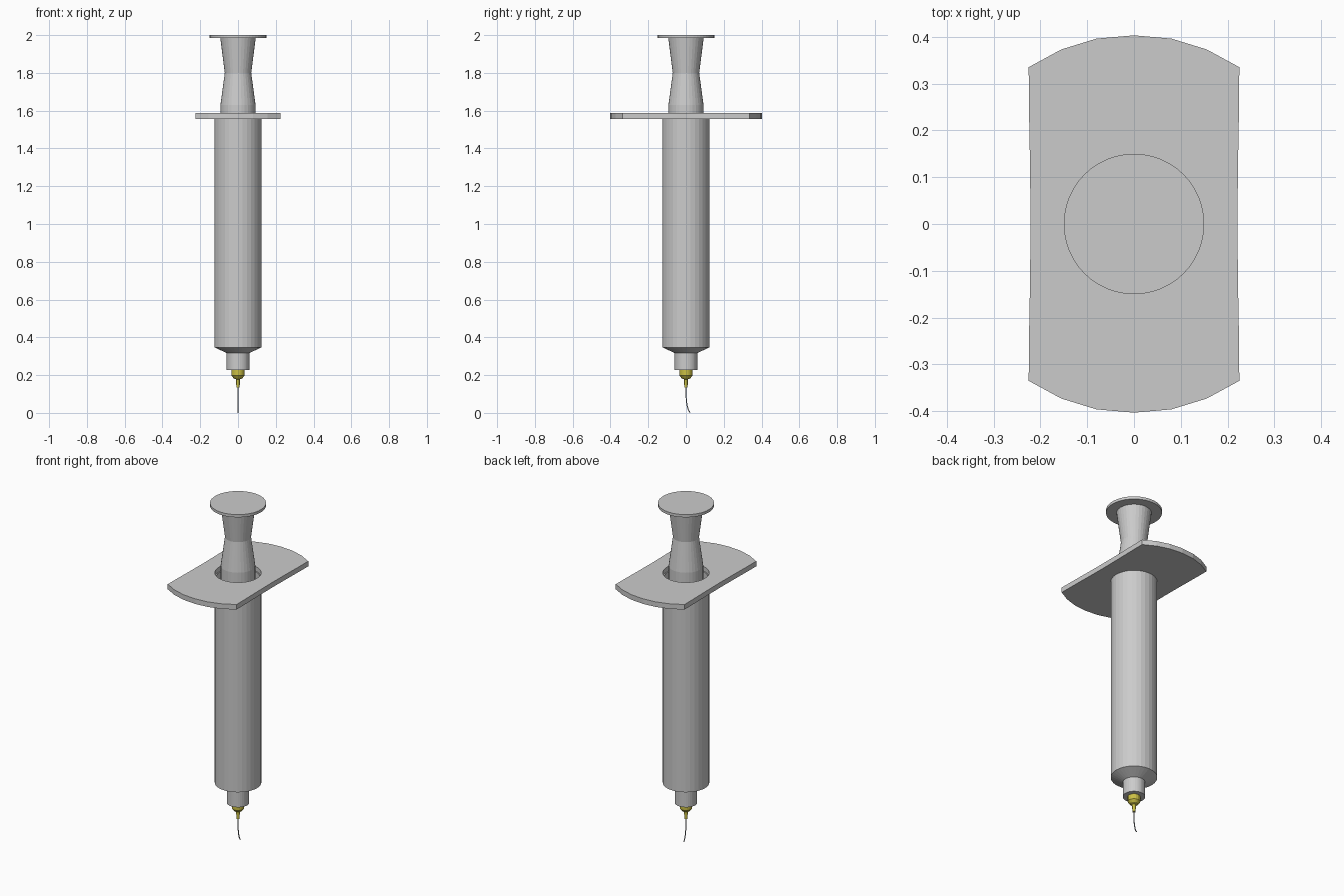
import bpy, bmesh
from math import cos, sin, pi

cube = bpy.data.objects.get("Cube")
if cube:
    bpy.data.objects.remove(cube, do_unlink=True)


def material(name, rgb):
    m = bpy.data.materials.new(name)
    m.use_nodes = True
    color = (*rgb, 1)
    m.diffuse_color = color
    m.node_tree.nodes["Principled BSDF"].inputs["Base Color"].default_value = color
    return m


PLASTIC = material("light grey plastic", (0.6, 0.6, 0.6))
YELLOW = material("yellow plastic", (0.6, 0.53, 0.06))
STEEL = material("needle steel", (0.3, 0.32, 0.35))


def finish(name, bm, mat):
    bmesh.ops.recalc_face_normals(bm, faces=bm.faces)
    mesh = bpy.data.meshes.new(name)
    bm.to_mesh(mesh)
    bm.free()
    mesh.materials.append(mat)
    obj = bpy.data.objects.new(name, mesh)
    bpy.context.collection.objects.link(obj)
    return obj


def lathe(name, profile, mat, sides=32, closed=False):
    """Turn a (radius, z) profile about z; a closed profile makes a tube wall."""
    bm = bmesh.new()
    rings = []
    for r, z in profile:
        rings.append([bm.verts.new((r * cos(2 * pi * i / sides), r * sin(2 * pi * i / sides), z))
                      for i in range(sides)])
    pairs = list(zip(rings, rings[1:]))
    if closed:
        pairs.append((rings[-1], rings[0]))
    else:
        bm.faces.new(rings[0])
        bm.faces.new(rings[-1])
    for a, b in pairs:
        for i in range(sides):
            j = (i + 1) % sides
            bm.faces.new((a[i], a[j], b[j], b[i]))
    return finish(name, bm, mat)


# Hollow barrel with its shoulder and nozzle
lathe("barrel", [(0.06, 0.228), (0.06, 0.317), (0.125, 0.347), (0.125, 1.56),
                 (0.118, 1.56), (0.118, 0.355), (0.02, 0.33), (0.02, 0.228)],
      PLASTIC, closed=True)

# Finger flange: curved ends, slightly waisted sides, round opening
quarter = [(0.221, 0), (0.222, 0.12), (0.224, 0.23), (0.225, 0.335),
           (0.155, 0.373), (0.08, 0.396), (0, 0.403)]
half = quarter + [(-x, y) for x, y in quarter[-2::-1]]
outline = half + [(-x, -y) for x, y in half[1:-1]]
bm = bmesh.new()
edges = []
hole = [(0.124 * cos(2 * pi * i / 32), 0.124 * sin(2 * pi * i / 32)) for i in range(32)]
for loop in (outline, hole):
    verts = [bm.verts.new((x, y, 1.557)) for x, y in loop]
    edges += [bm.edges.new((v, verts[i - 1])) for i, v in enumerate(verts)]
bmesh.ops.triangle_fill(bm, edges=edges, use_beauty=True)
top = bmesh.ops.extrude_face_region(bm, geom=bm.faces[:])
bmesh.ops.translate(bm, vec=(0, 0, 0.03),
                    verts=[g for g in top["geom"] if isinstance(g, bmesh.types.BMVert)])
# Keep the underside closed
if not any(f.calc_center_median().z < 1.56 for f in bm.faces):
    rim = [e for e in bm.edges if all(v.co.z < 1.56 for v in e.verts)]
    bmesh.ops.triangle_fill(bm, edges=rim, use_beauty=True)
finish("finger_flange", bm, PLASTIC)

# Plunger: waisted rod, thumb disc and seal
lathe("plunger_rod", [(0.093, 0.46), (0.093, 1.63), (0.07, 1.8), (0.094, 1.986)], PLASTIC)
lathe("thumb_disc", [(0.15, 1.984), (0.15, 2.0)], PLASTIC, 48)
lathe("plunger_seal", [(0.03, 0.36), (0.116, 0.39), (0.116, 0.46)], PLASTIC)

# Needle hub
lathe("needle_hub", [(0.034, 0.24), (0.034, 0.197), (0.022, 0.182),
                     (0.01, 0.178), (0.009, 0.135)], YELLOW, 16)

# Bent needle
curve = bpy.data.curves.new("needle", "CURVE")
curve.dimensions = "3D"
curve.bevel_depth = 0.003
curve.bevel_resolution = 1
curve.use_fill_caps = True
path = [(0, 0.15), (0, 0.1), (0.002, 0.065), (0.007, 0.035), (0.013, 0.015), (0.021, 0.002)]
spline = curve.splines.new("POLY")
spline.points.add(len(path) - 1)
for p, (y, z) in zip(spline.points, path):
    p.co = (0, y, z, 1)
curve.materials.append(STEEL)
bpy.context.collection.objects.link(bpy.data.objects.new("needle", curve))
